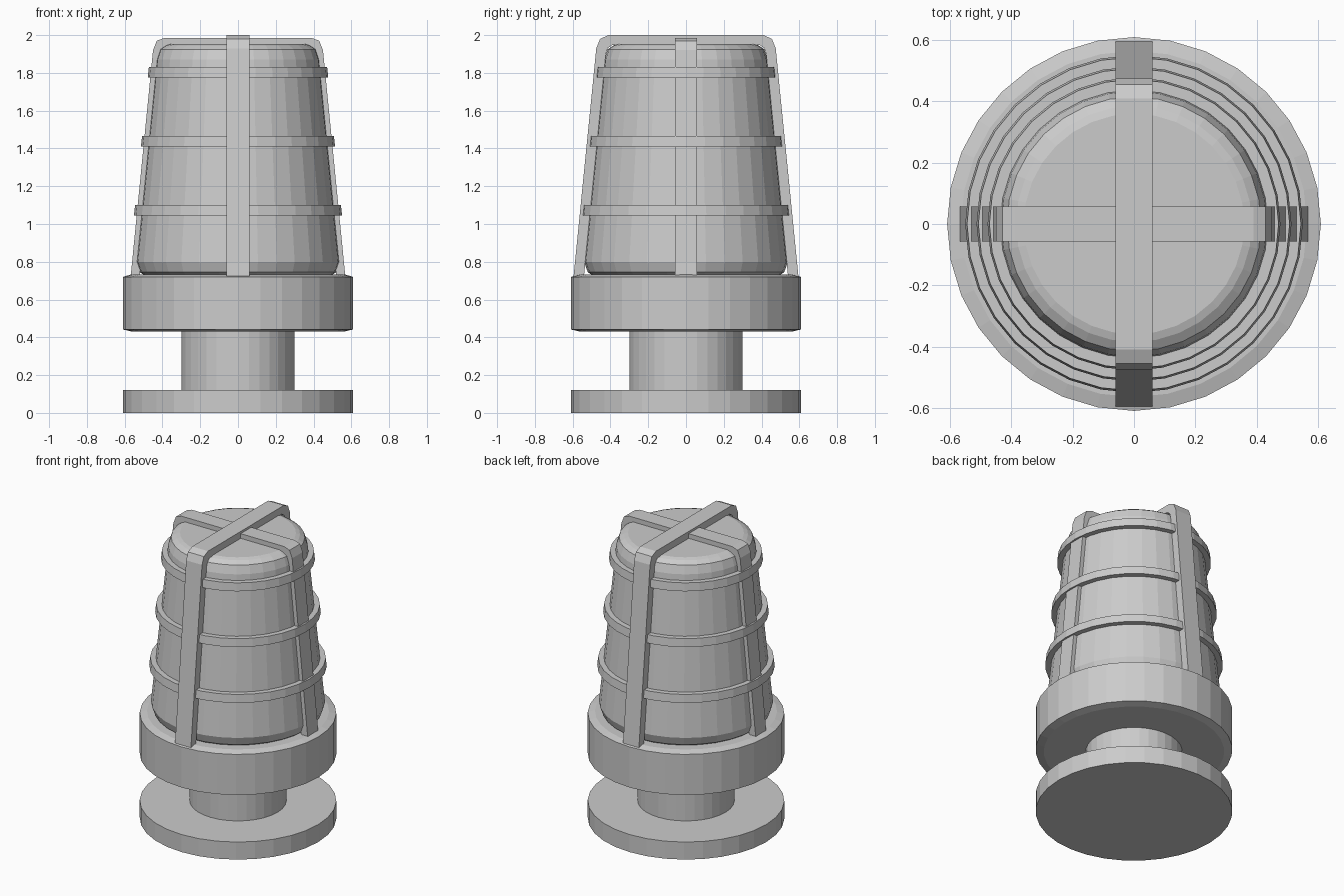
import bpy, bmesh, math

if "Cube" in bpy.data.objects:
    bpy.data.objects.remove(bpy.data.objects["Cube"])

SIDES = 32


def make_object(name, bm):
    bmesh.ops.recalc_face_normals(bm, faces=bm.faces)
    mesh = bpy.data.meshes.new(name)
    bm.to_mesh(mesh)
    bm.free()
    obj = bpy.data.objects.new(name, mesh)
    bpy.context.collection.objects.link(obj)
    return obj


def lathe(name, profile, closed=False):
    """Turn (radius, z) points around z; open profiles get end caps."""
    bm = bmesh.new()
    rings = []
    for r, z in profile:
        rings.append([bm.verts.new((r * math.cos(2 * math.pi * i / SIDES),
                                    r * math.sin(2 * math.pi * i / SIDES), z))
                      for i in range(SIDES)])
    pairs = list(zip(rings, rings[1:]))
    if closed:
        pairs.append((rings[-1], rings[0]))
    else:
        bm.faces.new(rings[0])
        bm.faces.new(rings[-1])
    for a, b in pairs:
        for i in range(SIDES):
            j = (i + 1) % SIDES
            bm.faces.new((a[i], a[j], b[j], b[i]))
    return make_object(name, bm)


def cage_bar(name, outer, inner, half_width, angle):
    """Flat strap: half outlines (distance, z) mirrored over the top."""
    outer = outer + [(-d, z) for d, z in reversed(outer)]
    inner = inner + [(-d, z) for d, z in reversed(inner)]
    bm = bmesh.new()
    rows = [[bm.verts.new((d, w, z)) for d, z in line]
            for line in (outer, inner) for w in (-half_width, half_width)]
    o1, o2, i1, i2 = rows
    for k in range(len(outer) - 1):
        for a, b in ((o1, o2), (o2, i2), (i2, i1), (i1, o1)):
            bm.faces.new((a[k], a[k + 1], b[k + 1], b[k]))
    for k in (0, -1):
        bm.faces.new((o1[k], o2[k], i2[k], i1[k]))
    obj = make_object(name, bm)
    obj.rotation_euler.z = angle
    return obj


# Mounting base, neck and collar
lathe("base_plate", [(0.61, 0), (0.61, 0.12)])
lathe("neck", [(0.30, 0.11), (0.30, 0.45)])
lathe("collar", [(0.56, 0.43), (0.61, 0.442), (0.61, 0.72), (0.565, 0.733)])

# Tapered lamp glass with rounded ends
lathe("lamp_glass", [(0.49, 0.725), (0.52, 0.745), (0.54, 0.80), (0.433, 1.87),
                     (0.415, 1.925), (0.385, 1.945), (0.36, 1.953)])

# Guard rings, slightly tapered to follow the glass
for n, (r, z) in enumerate([(0.551, 1.045), (0.514, 1.41), (0.478, 1.775)], 1):
    lathe(f"guard_ring_{n}", [(r - 0.04, z), (r, z), (r - 0.006, z + 0.055),
                              (r - 0.046, z + 0.055)], closed=True)

# Two crossing guard straps
cage_bar("guard_bar_front_back",
         [(0.595, 0.725), (0.475, 1.93), (0.455, 1.98), (0.41, 2.0)],
         [(0.54, 0.725), (0.425, 1.90), (0.415, 1.93), (0.39, 1.948)],
         0.06, math.pi / 2)
cage_bar("guard_bar_sides",
         [(0.568, 0.725), (0.45, 1.92), (0.43, 1.97), (0.39, 1.985)],
         [(0.52, 0.725), (0.405, 1.89), (0.395, 1.925), (0.37, 1.945)],
         0.057, 0)
